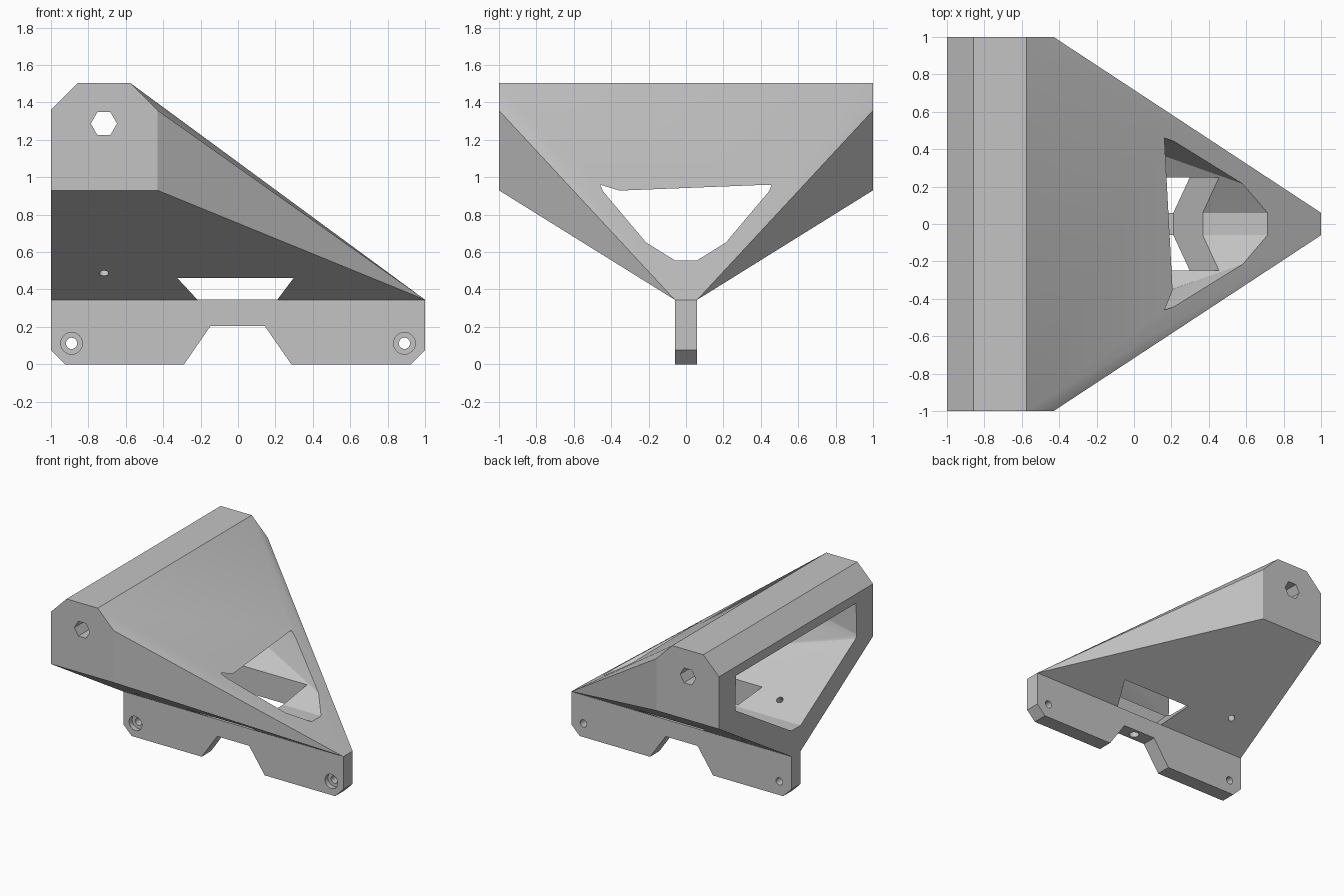
import bpy, bmesh, math
from mathutils import Vector, Matrix

if "Cube" in bpy.data.objects:
    bpy.data.objects.remove(bpy.data.objects["Cube"], do_unlink=True)

grey = bpy.data.materials.new("plain grey")
grey.use_nodes = True
grey.diffuse_color = (0.55, 0.55, 0.55, 1)
grey.node_tree.nodes["Principled BSDF"].inputs["Base Color"].default_value = (0.55, 0.55, 0.55, 1)


def finish(name, bm):
    bmesh.ops.recalc_face_normals(bm, faces=bm.faces)
    mesh = bpy.data.meshes.new(name)
    bm.to_mesh(mesh)
    bm.free()
    mesh.materials.append(grey)
    obj = bpy.data.objects.new(name, mesh)
    bpy.context.collection.objects.link(obj)
    return obj


def hull(name, points):
    """Convex solid around points mirrored across y = 0."""
    bm = bmesh.new()
    for x, y, z in points:
        for side in (1, -1):
            bm.verts.new((x, y * side, z))
    res = bmesh.ops.convex_hull(bm, input=bm.verts)
    loose = [v for v in bm.verts if not v.link_faces]
    bmesh.ops.delete(bm, geom=loose, context='VERTS')
    bmesh.ops.dissolve_limit(bm, angle_limit=math.radians(0.5), verts=bm.verts, edges=bm.edges)
    return finish(name, bm)


def prism(name, profile, half):
    """Profile in x and z, extruded along y."""
    bm = bmesh.new()
    face = bm.faces.new([bm.verts.new((x, -half, z)) for x, z in profile])
    res = bmesh.ops.extrude_face_region(bm, geom=[face])
    verts = [v for v in res["geom"] if isinstance(v, bmesh.types.BMVert)]
    bmesh.ops.translate(bm, verts=verts, vec=(0, 2 * half, 0))
    return finish(name, bm)


def rod(name, centre, axis, radius, length, sides=32):
    bm = bmesh.new()
    turn = Vector(axis).to_track_quat('Z', 'Y').to_matrix().to_4x4()
    bmesh.ops.create_cone(bm, cap_ends=True, segments=sides, radius1=radius, radius2=radius,
                          depth=length, matrix=Matrix.Translation(centre) @ turn)
    return finish(name, bm)


def combine(obj, tool, operation='DIFFERENCE'):
    tool.hide_render = True
    mod = obj.modifiers.new("combine", 'BOOLEAN')
    mod.operation, mod.solver, mod.object = operation, 'EXACT', tool
    bpy.context.view_layer.objects.active = obj
    bpy.ops.object.modifier_apply(modifier=mod.name)
    bpy.data.objects.remove(tool, do_unlink=True)


# Wedge frame: chamfered bar at the rear, tapering to the nose
BASE = 0.345
frame = hull("wedge_frame", [
    (-1, 1, 0.93), (-1, 1, 1.36), (-0.858, 1, 1.503), (-0.575, 1, 1.503),
    (-0.43, 1, 1.357), (-0.43, 1, 0.93), (-1, 0.06, BASE), (1, 0.06, BASE)])

# Hollow interior, each edge overrun a little past the outer faces
low, high, floor = (-1, 0.78, 1.003), (-1, 0.78, 1.285), (-1, 0.06, 0.556)
cavity = []
for a, b in ((high, (-0.33, 0.64, 1.285)), (low, (-0.03, 0.578, 1.072)),
             (low, (0.56, 0.222, 0.657)), (floor, (0.695, 0.06, 0.556))):
    a, b = Vector(a), Vector(b)
    cavity += [a - (b - a) * 0.03, b + (b - a) * 0.03]
combine(frame, hull("cavity_cutter", cavity))

# Slot through the floor with sloping ends
combine(frame, prism("slot_cutter", [(-0.175, 0.3), (0.177, 0.3), (0.49, 0.72), (-0.565, 0.72)], 0.248))

# Small drain holes square to each sloping floor
for side in (1, -1):
    combine(frame, rod("drain_cutter", (-0.717, 0.288 * side, 0.487), (0, 0.528 * side, -0.849), 0.026, 0.6))


# Hexagonal channel running the length of the bar
def hexagon(radius):
    return [(-0.717 + radius * math.cos(i * math.pi / 3), 1.287 + radius * math.sin(i * math.pi / 3))
            for i in range(6)]


combine(frame, prism("channel_wall", hexagon(0.076), 0.75), 'UNION')
combine(frame, prism("channel_cutter", hexagon(0.07), 1.1))

# Mounting plate with clipped corners and a notch below
plate = prism("mounting_plate", [
    (-1, BASE), (-1, 0.075), (-0.925, 0), (-0.288, 0), (-0.147, 0.205),
    (0.143, 0.205), (0.285, 0), (0.925, 0), (1, 0.075), (1, BASE)], 0.06)
for side in (1, -1):
    combine(plate, rod("bolt_cutter", (0.89 * side, 0, 0.112), (0, 1, 0), 0.03, 0.4))
    combine(plate, rod("recess_cutter", (0.89 * side, -0.07, 0.112), (0, 1, 0), 0.058, 0.1))
combine(plate, rod("centre_cutter", (0, 0, 0.28), (0, 0, 1), 0.037, 0.4))

for obj in (frame, plate):
    bpy.ops.object.select_all(action='DESELECT')
    obj.select_set(True)
    bpy.context.view_layer.objects.active = obj
    bpy.ops.object.shade_smooth_by_angle(angle=math.radians(30))
